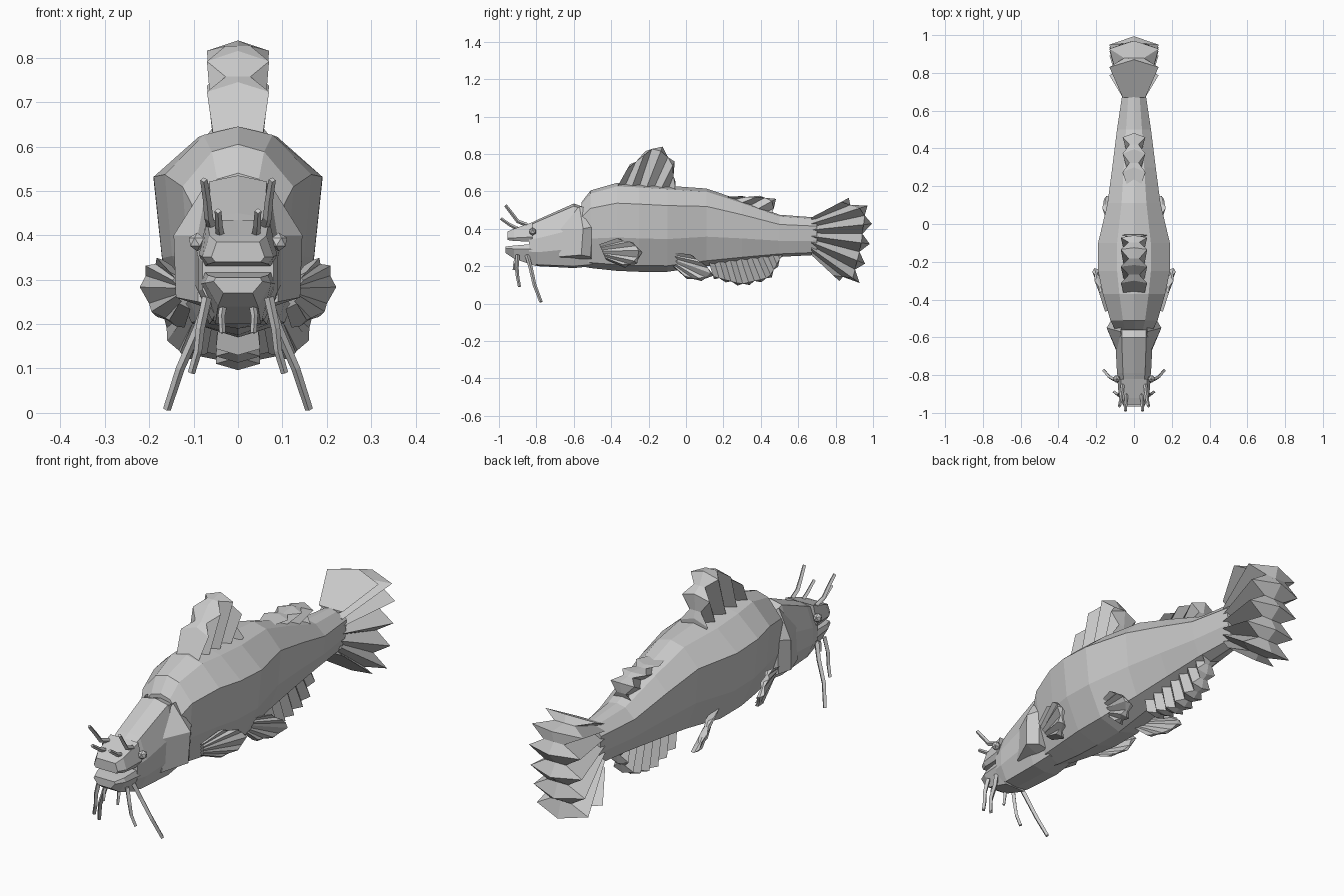
import bpy, bmesh
from mathutils import Vector

cube = bpy.data.objects.get("Cube")
if cube:
    bpy.data.objects.remove(cube)

grey = bpy.data.materials.new("plain grey")
grey.use_nodes = True
grey.diffuse_color = (0.6, 0.6, 0.6, 1)
grey.node_tree.nodes["Principled BSDF"].inputs["Base Color"].default_value = (0.6, 0.6, 0.6, 1)


def finish(name, bm, mirror=False):
    bmesh.ops.recalc_face_normals(bm, faces=bm.faces)
    me = bpy.data.meshes.new(name)
    bm.to_mesh(me)
    bm.free()
    me.materials.append(grey)
    ob = bpy.data.objects.new(name, me)
    bpy.context.collection.objects.link(ob)
    if mirror:
        ob.modifiers.new("mirror", 'MIRROR')
    return ob


def bridge(bm, rings):
    """Skin closed rings of equal size and cap both ends."""
    vs = [[bm.verts.new(p) for p in r] for r in rings]
    n = len(vs[0])
    for a, b in zip(vs, vs[1:]):
        for i in range(n):
            bm.faces.new((a[i], a[(i + 1) % n], b[(i + 1) % n], b[i]))
    bm.faces.new(vs[0])
    bm.faces.new(vs[-1])


def loft(name, section, stations):
    """section: (x fraction, z fraction) top to bottom; stations: y, top, half width, bottom."""
    full = section + [(-x, z) for x, z in reversed(section) if x > 0]
    bm = bmesh.new()
    bridge(bm, [[(x * w, y, bot + z * (top - bot)) for x, z in full]
                for y, top, w, bot in stations])
    return finish(name, bm)


def resample(points, n):
    pts = [Vector(p) for p in points]
    lengths = [(b - a).length for a, b in zip(pts, pts[1:])]
    total, out = sum(lengths), []
    for k in range(n):
        d = total * k / (n - 1)
        for i, seg in enumerate(lengths):
            if d <= seg or i == len(lengths) - 1:
                out.append(pts[i].lerp(pts[i + 1], min(d / seg, 1)))
                break
            d -= seg
    return out


def fin(name, base, tip, rays, w_base, w_tip, normal=(1, 0, 0), ext=0.025, mirror=False):
    """Pleated fin: thick rays alternate with grooves, ending in a centre ridge."""
    n = rays * 2 - 1
    nrm = Vector(normal).normalized()
    bm = bmesh.new()
    rows = []
    for i, (b, t) in enumerate(zip(resample(base, n), resample(tip, n))):
        k = 1 if i % 2 == 0 else 0.4
        out = (t - b).normalized()
        end = t - out * ext
        ridge = t if k == 1 else end
        rows.append([b + nrm * w_base * k, end + nrm * w_tip * k, ridge,
                     end - nrm * w_tip * k, b - nrm * w_base * k])
    bridge(bm, rows)
    return finish(name, bm, mirror)


def barbel(name, points, radius):
    """Tapering four-sided whisker, mirrored to both sides."""
    bm = bmesh.new()
    rings = []
    for i, p in enumerate(points):
        r = radius * (1 - 0.25 * i / (len(points) - 1))
        d = Vector(points[min(i + 1, len(points) - 1)]) - Vector(points[max(i - 1, 0)])
        u = d.cross(Vector((1, 0, 0))).normalized()
        v = d.cross(u).normalized()
        rings.append([Vector(p) + r * s for s in (u, v, -u, -v)])
    bridge(bm, rings)
    return finish(name, bm, True)


# Trunk, tallest and widest behind the head
trunk_section = [(0, 1), (.47, .96), (1, .77), (.9, .38), (.55, .07), (0, 0)]
loft("trunk", trunk_section, [
    (-.56, .54, .1, .2), (-.51, .605, .125, .19), (-.37, .645, .165, .175),
    (-.25, .64, .19, .17), (-.1, .63, .19, .17), (.11, .615, .14, .2),
    (.3, .55, .115, .225), (.5, .475, .09, .25), (.7, .46, .06, .26)])

# Head and jaws
head_section = [(0, 1), (.65, .96), (1, .6), (1, .3), (.65, .03), (0, 0)]
loft("head", head_section, [
    (-.84, .425, .08, .215), (-.79, .45, .09, .2),
    (-.6, .535, .1, .19), (-.5, .5, .09, .2)])
lip_section = [(0, 1), (.8, 1), (1, .25), (.85, 0), (0, 0)]
loft("upper_jaw", lip_section, [
    (-.955, .385, .06, .34), (-.92, .4, .08, .335), (-.82, .435, .088, .33)])
jaw_section = [(0, 1), (.9, 1), (1, .75), (.6, 0), (0, 0)]
loft("lower_jaw", jaw_section, [
    (-.965, .305, .055, .27), (-.92, .31, .075, .24), (-.8, .32, .086, .2)])

# Flared gill covers
bm = bmesh.new()
bridge(bm, [[(.05, -.68, .24), (.09, -.68, .25), (.09, -.67, .4), (.05, -.67, .41)],
            [(.05, -.57, .23), (.14, -.56, .26), (.145, -.55, .4), (.07, -.57, .52)],
            [(.05, -.5, .23), (.11, -.51, .25), (.115, -.5, .41), (.07, -.52, .51)]])
finish("gill_covers", bm, True)

# Eyes
bm = bmesh.new()
bmesh.ops.create_icosphere(bm, subdivisions=1, radius=.021)
bmesh.ops.translate(bm, verts=bm.verts, vec=(.092, -.82, .385))
finish("eyes", bm, True)

# Fins on the centre line
fin("dorsal_fin", [(0, -.37, .62), (0, -.06, .6)],
    [(0, -.3, .745), (0, -.17, .855), (0, -.1, .83), (0, -.06, .76), (0, -.055, .65)],
    5, .055, .07)
fin("rear_dorsal_fin", [(0, .2, .57), (0, .45, .46)],
    [(0, .3, .575), (0, .47, .578), (0, .5, .53), (0, .46, .485)], 4, .035, .06)
fin("anal_fin", [(0, .12, .23), (0, .52, .27)],
    [(0, .15, .13), (0, .3, .09), (0, .45, .125), (0, .5, .21), (0, .52, .255)],
    8, .04, .05, ext=.015)
fin("tail_fin", [(0, .67, .46), (0, .67, .26)],
    [(0, .87, .565), (0, .98, .52), (0, 1, .48), (0, .98, .3), (0, .93, .11), (0, .82, .12)],
    7, .06, .13, ext=.045)

# Paired side fins
fin("pectoral_fins", [(.14, -.46, .31), (.12, -.43, .24)],
    [(.17, -.35, .345), (.205, -.26, .32), (.21, -.23, .27), (.19, -.25, .22), (.14, -.32, .195)],
    5, .015, .02, (1, -.35, .5), .015, True)
fin("pelvic_fins", [(.1, -.1, .27), (.07, -.08, .21)],
    [(.14, .04, .255), (.16, .13, .19), (.145, .15, .15), (.12, .1, .12), (.09, .01, .13)],
    5, .015, .02, (1, -.3, .4), .015, True)

# Whiskers around the mouth
barbel("corner_barbels", [(.065, -.85, .26), (.09, -.83, .19), (.13, -.81, .1), (.16, -.775, .008)], .012)
barbel("chin_barbels", [(.07, -.9, .26), (.085, -.905, .19), (.09, -.9, .14), (.105, -.89, .09)], .011)
barbel("inner_barbels", [(.03, -.9, .26), (.037, -.915, .22), (.035, -.92, .18)], .009)
barbel("brow_barbels", [(.06, -.85, .42), (.066, -.9, .44), (.07, -.93, .48), (.077, -.965, .525)], .011)
barbel("nose_barbels", [(.04, -.9, .4), (.043, -.94, .42), (.045, -.99, .455)], .01)
